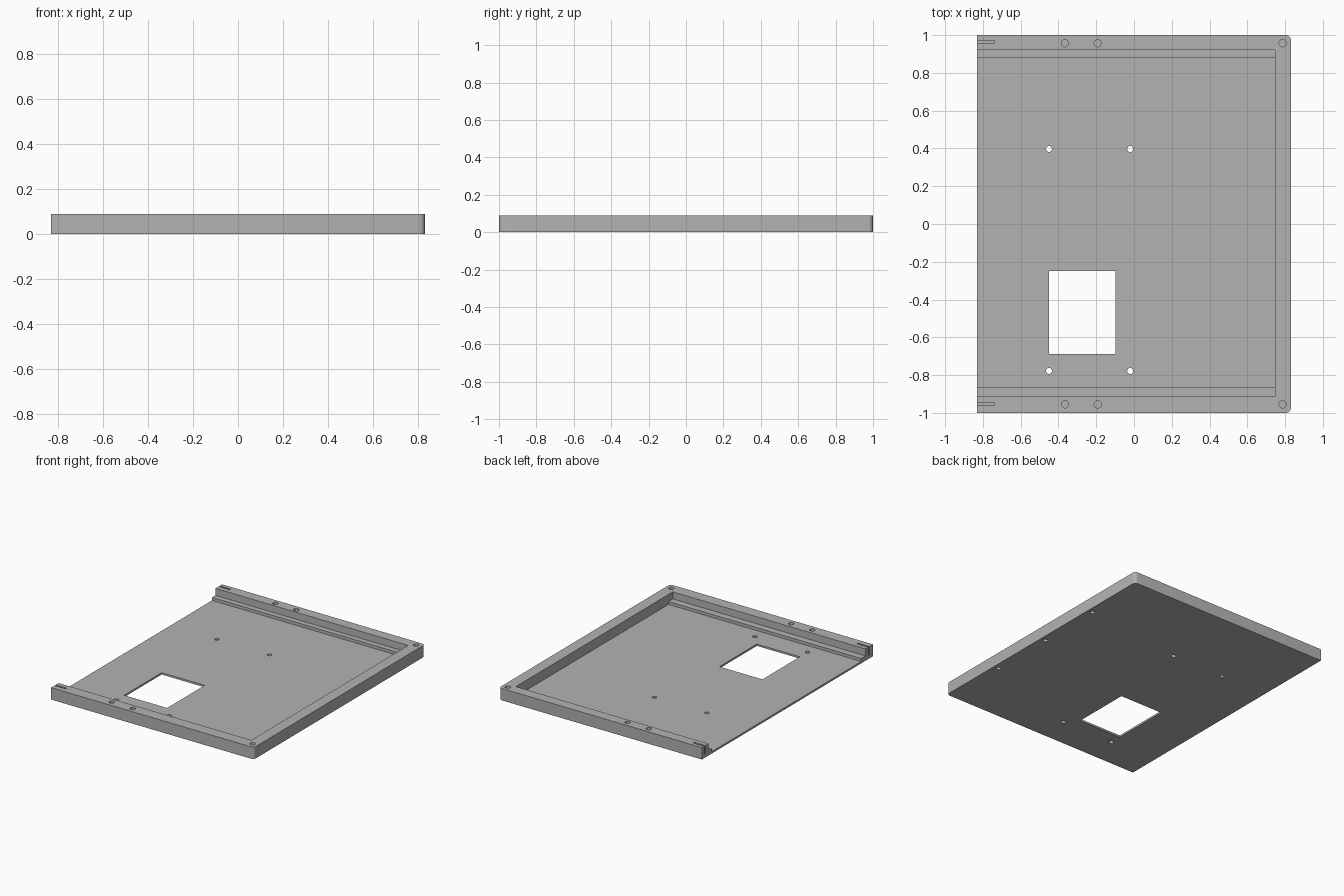
import bpy, bmesh
from mathutils import Matrix, Vector

if "Cube" in bpy.data.objects:
    bpy.data.objects.remove(bpy.data.objects["Cube"])

X, Y, H = 0.83, 1.0, 0.088     # half width, half depth, height
FLOOR, LEDGE = 0.014, 0.036    # floor and ledge heights
INNER_X = 0.747                # inner face of the end wall

grey = bpy.data.materials.new("grey")
grey.use_nodes = True
colour = (0.45, 0.45, 0.45, 1)
grey.diffuse_color = colour
grey.node_tree.nodes["Principled BSDF"].inputs["Base Color"].default_value = colour


def add_box(bm, lo, hi):
    lo, hi = Vector(lo), Vector(hi)
    matrix = Matrix.Translation((lo + hi) / 2) @ Matrix.Diagonal((*(hi - lo), 1))
    return bmesh.ops.create_cube(bm, size=1, matrix=matrix)["verts"]


def add_hole(bm, x, y, z0, z1, radius):
    bmesh.ops.create_cone(bm, cap_ends=True, segments=24, radius1=radius, radius2=radius,
                          depth=z1 - z0, matrix=Matrix.Translation((x, y, (z0 + z1) / 2)))


def make_object(name, bm):
    bmesh.ops.recalc_face_normals(bm, faces=bm.faces)
    mesh = bpy.data.meshes.new(name)
    bm.to_mesh(mesh)
    bm.free()
    mesh.materials.append(grey)
    obj = bpy.data.objects.new(name, mesh)
    bpy.context.collection.objects.link(obj)
    return obj


# Outer block, rounded at the two corners of the end wall
bm = bmesh.new()
add_box(bm, (-X, -Y, 0), (X, Y, H))
corners = [e for e in bm.edges if all(v.co.x > 0 for v in e.verts)
           and abs(e.verts[0].co.z - e.verts[1].co.z) > 0.01]
bmesh.ops.bevel(bm, geom=corners, offset=0.025, segments=6, profile=0.5, affect='EDGES')
tray = make_object("tray", bm)

# Pocket: a stepped section run along x, open on one side
section = [(-0.862, FLOOR), (0.882, FLOOR), (0.882, LEDGE), (0.922, LEDGE),
           (0.922, 0.2), (-0.912, 0.2), (-0.912, LEDGE), (-0.862, LEDGE)]
bm = bmesh.new()
face = bm.faces.new([bm.verts.new((-1, y, z)) for y, z in section])
swept = bmesh.ops.extrude_face_region(bm, geom=[face])["geom"]
bmesh.ops.translate(bm, vec=(1 + INNER_X, 0, 0),
                    verts=[v for v in swept if isinstance(v, bmesh.types.BMVert)])
pocket = make_object("pocket_cutter", bm)

# Window, floor holes, blind screw holes and end slots
bm = bmesh.new()
add_box(bm, (-0.45, -0.688, -0.1), (-0.098, -0.25, 0.06))
for x in (-0.45, -0.02):
    for y in (-0.778, 0.397):
        add_hole(bm, x, y, -0.1, 0.06, 0.016)
for x in (-0.365, -0.192, 0.787):
    for y in (-0.955, 0.957):
        add_hole(bm, x, y, 0.025, 0.15, 0.019)
for y in (-0.5, 0, 0.5):
    add_hole(bm, 0.79, y, -0.1, 0.06, 0.016)
for y in (-0.952, 0.965):
    add_box(bm, (-1, y - 0.007, 0.025), (-0.738, y + 0.007, 0.15))
openings = make_object("openings_cutter", bm)

# Cut the tray, then discard the cutters
bpy.context.view_layer.objects.active = tray
tray.select_set(True)
for cutter in (pocket, openings):
    cut = tray.modifiers.new(cutter.name, 'BOOLEAN')
    cut.operation = 'DIFFERENCE'
    cut.solver = 'EXACT'
    cut.object = cutter
    bpy.ops.object.modifier_apply(modifier=cut.name)
    bpy.data.objects.remove(cutter)

bpy.ops.object.shade_smooth_by_angle(angle=0.6)
